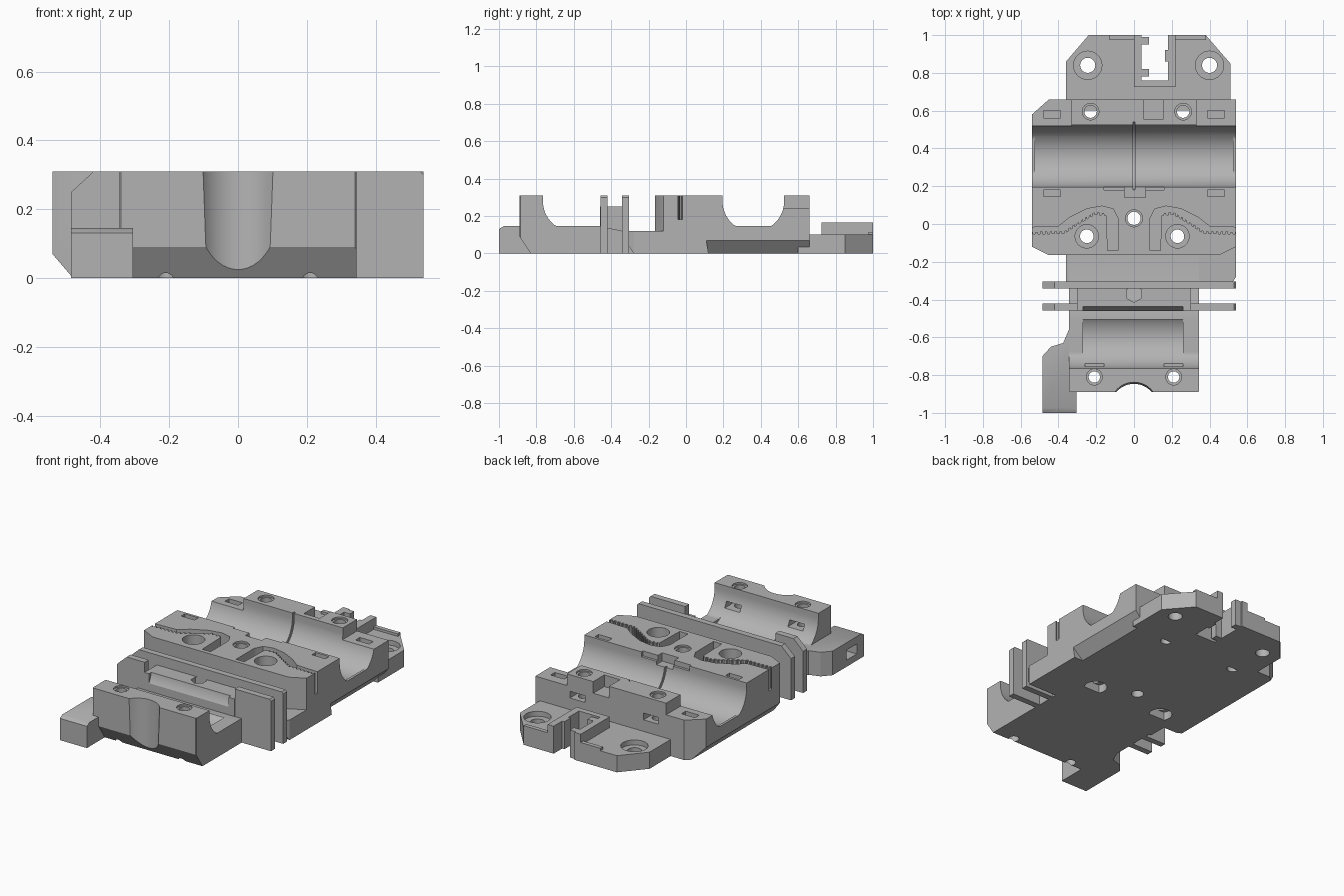
import bpy, bmesh, math
from mathutils import Vector

if "Cube" in bpy.data.objects:
    bpy.data.objects.remove(bpy.data.objects["Cube"], do_unlink=True)

grey = bpy.data.materials.new("printed_grey")
grey.use_nodes = True
grey.diffuse_color = (0.45, 0.45, 0.45, 1)
grey.node_tree.nodes["Principled BSDF"].inputs["Base Color"].default_value = grey.diffuse_color
parts = []


def finish(name, bm):
    bmesh.ops.recalc_face_normals(bm, faces=bm.faces)
    mesh = bpy.data.meshes.new(name)
    bm.to_mesh(mesh)
    bm.free()
    ob = bpy.data.objects.new(name, mesh)
    bpy.context.collection.objects.link(ob)
    mesh.materials.append(grey)
    return ob


def prism(name, pts, axis, a, b):
    """Extrude a 2D outline along an axis from a to b."""
    place = {"x": lambda p, t: (t, p[0], p[1]),
             "y": lambda p, t: (p[0], t, p[1]),
             "z": lambda p, t: (p[0], p[1], t)}[axis]
    bm = bmesh.new()
    low = [bm.verts.new(place(p, a)) for p in pts]
    high = [bm.verts.new(place(p, b)) for p in pts]
    bm.faces.new(low)
    bm.faces.new(high)
    for i in range(len(pts)):
        j = (i + 1) % len(pts)
        bm.faces.new((low[i], low[j], high[j], high[i]))
    return finish(name, bm)


def box(name, x0, x1, y0, y1, z0, z1):
    return prism(name, [(x0, y0), (x1, y0), (x1, y1), (x0, y1)], "z", z0, z1)


def drum(x, y, r0, r1, z0, z1, n=32):
    bm = bmesh.new()
    bmesh.ops.create_cone(bm, cap_ends=True, segments=n, radius1=r0, radius2=r1, depth=z1 - z0)
    bmesh.ops.translate(bm, verts=bm.verts, vec=(x, y, (z0 + z1) / 2))
    return finish("cutter", bm)


def cut(ob, cutters):
    """Subtract each cutter and remove it."""
    for c in cutters:
        mod = ob.modifiers.new("cut", "BOOLEAN")
        mod.operation, mod.solver, mod.object = "DIFFERENCE", "EXACT", c
        bpy.context.view_layer.objects.active = ob
        bpy.ops.object.modifier_apply(modifier=mod.name)
        bpy.data.objects.remove(c, do_unlink=True)


def keep(ob):
    parts.append(ob)
    return ob


def trough(yc, x0, x1, floor=0, r=0.165, zc=0.28):
    """Round-bottomed channel cutter along x."""
    arc = [math.pi * (1 + i / 32) for i in range(33)]
    pts = [(yc + r * math.cos(t), max(floor, zc + r * math.sin(t))) for t in arc]
    return prism("cutter", pts + [(yc + r, 0.4), (yc - r, 0.4)], "x", x0, x1)


def block_cut(*dims):
    return box("cutter", *dims)


# Front clamp: chamfered block with bearing channel and cable notch
clamp = keep(prism("front_clamp", [(-.83, 0), (-.89, .09), (-.89, .31), (-.46, .31),
                                   (-.46, .145), (-.34, .12), (-.1, .12), (-.1, 0)],
                   "x", -.345, .345))
cuts = [trough(-.60, -.4, .4, .145), block_cut(-.4, .4, -.6, -.4, .145, .4),
        trough(-.60, -.27, .26), drum(0, -.963, .113, .128, -.1, .4, 48)]
for s in (-1, 1):
    cuts += [drum(s * .21, -.81, .03, .03, -.1, .4),
             drum(s * .21, -.81, .042, .042, .3, .4),
             block_cut(s * .21 - .05, s * .21 + .05, -.83, -.7, .19, .225)]
    cuts.append(prism("cutter", [(s * .33, -.9), (s * .36, -.9), (s * .36, -.87)], "z", -.1, .4))
cut(clamp, cuts)

# Low side arm with a sensor window
arm = keep(prism("side_arm", [(-.485, -1), (-.305, -1), (-.305, -.56), (-.345, -.56),
                              (-.375, -.63), (-.44, -.65), (-.485, -.7)], "z", 0, .145))
cut(arm, [block_cut(-.5, -.4, -.93, -.83, .04, .10),
          prism("cutter", [(-1.01, .125), (-1.01, .2), (-.975, .2), (-.975, .145)], "x", -.6, -.2)])

# Bridge between the two wall plates, hollowed by the channel, with a nut hole
bridge = keep(box("plate_bridge", -.3, .3, -.46, -.33, 0, .25))
cut(bridge, [trough(-.60, -.27, .26), drum(0, -.37, .045, .045, .08, .4, 6),
             drum(0, -.37, .025, .025, -.1, .2)])

# Thin wall plates
keep(prism("rear_wall_plate", [(-.485, 0), (.54, 0), (.54, .3), (.53, .31), (-.42, .31),
                               (-.485, .25)], "y", -.342, -.305))
keep(prism("front_wall_plate_right", [(-.485, 0), (-.3, 0), (-.3, .31), (-.42, .31),
                                      (-.485, .25)], "y", -.458, -.42))
keep(prism("front_wall_plate_left", [(.3, 0), (.54, 0), (.54, .3), (.53, .31), (.3, .31)],
           "y", -.458, -.42))

# Slab joining the plates to the main body
slab = keep(prism("joining_slab", [(-.28, 0), (-.34, .09), (-.34, .12), (.1, .12), (.12, 0)],
                  "x", -.36, .54))
cut(slab, [prism("cutter", [(.47, -.4), (.6, -.4), (.6, -.28), (.54, -.28), (.52, -.31)],
                 "z", -.1, .4)]
    + [drum(x, -.065, r, r, -.1, z) for x in (-.25, .23) for r, z in ((.065, .05), (.036, .4))]
    + [drum(0, .03, .035, .035, -.1, .4)])

# Main body: chamfered underside, rear bearing channel, belt ridge and rear block
body = keep(prism("main_body", [(-.48, 0), (.48, 0), (.54, .07), (.54, .31), (-.54, .31),
                                (-.54, .07)], "y", -.165, .66))
cuts = [trough(.36, -.6, .6, .145), trough(.36, -.525, .525),
        trough(.36, -.006, .006, r=.18),
        prism("cutter", [(-.6, .527), (-.54, .58), (-.45, .66), (-.45, .7), (-.6, .7)],
              "z", -.1, .4),
        block_cut(.05, .155, .555, .7, .24, .4),
        block_cut(-.05, .06, .14, .25, .26, .4),
        block_cut(-.16, .16, .18, .25, .28, .4),
        drum(0, .03, .035, .035, -.1, .4), drum(0, .03, .045, .045, .3, .4)]
for x in (-.25, .23):
    cuts += [drum(x, -.065, .036, .036, -.1, .4), drum(x, -.065, .062, .062, .22, .4),
             drum(x, -.065, .065, .065, -.1, .05)]
for x in (-.23, .26):
    cuts += [drum(x, .595, .033, .033, -.1, .4), drum(x, .595, .044, .044, .3, .4),
             block_cut(x - .05, x + .05, .56, .7, .17, .21)]


def toothed(path, pitch=.0125, depth=.012):
    """Square teeth along an open path."""
    out, up = [], False
    for p, q in zip(path, path[1:]):
        p, q = Vector(p), Vector(q)
        n = max(2, round((q - p).length / pitch))
        for i in range(n):
            for t in (i / n, (i + .9) / n):
                spot = p.lerp(q, t)
                out.append((spot.x, spot.y + (depth if up else 0)))
            up = not up
    return out + [path[-1]]


outer_belt = [(.6, -.02), (.40, -.012), (.34, .035), (.25, .08), (.17, .095), (.11, .08),
              (.085, .03), (.085, -.14), (.14, -.14)]
inner_belt = [(.145, .045), (.21, .05), (.26, .02), (.37, -.05), (.6, -.055)]
groove = outer_belt + toothed(inner_belt)
for s in (-1, 1):
    cuts.append(prism("cutter", [(s * x, y) for x, y in groove], "z", .18, .4))
    cuts.append(prism("cutter", [(s * .6, -.2), (s * .45, -.2), (s * .45, -.166),
                                 (s * .54, -.12), (s * .6, -.12)], "z", -.1, .4))
    x0, x1 = sorted((s * .33, s * .6))
    cuts.append(block_cut(x0, x1, .5, .7, .24, .4))
    x0, x1 = sorted((s * .39, s * .48))
    cuts += [block_cut(x0, x1, .56, .6, .1, .4), block_cut(x0, x1, .145, .18, .2, .4)]
cut(body, cuts)

# Rear mounting plate with clipped corners and a slot
plate = keep(prism("rear_plate", [(-.36, .6), (.51, .6), (.51, .85), (.38, 1), (-.24, 1),
                                  (-.36, .86)], "z", 0, .1))
slot = (.04, .18, .76, 1.1, -.1, .4)
cuts = [block_cut(*slot)]
for x in (-.245, .4):
    cuts += [drum(x, .84, .04, .04, -.1, .4), drum(x, .84, .075, .075, .07, .4)]
cut(plate, cuts)

# Raised collar around the slot, with inner keys
collar = keep(box("slot_collar", 0, .22, .725, 1, .02, .165))
cut(collar, [block_cut(*slot)])
for y in (.78, .95):
    keep(box("slot_key", .03, .08, y, y + .04, 0, .165))
keep(box("slot_key", .165, .19, .86, .92, 0, .165))
for x0, x1 in ((-.13, .04), (.18, .38)):
    keep(box("collar_lip", x0, x1, .975, 1, .02, .115))

# Smooth curved walls, keep corners sharp
bpy.ops.object.select_all(action="DESELECT")
for ob in parts:
    ob.select_set(True)
bpy.context.view_layer.objects.active = parts[0]
bpy.ops.object.shade_smooth_by_angle(angle=math.radians(30))
